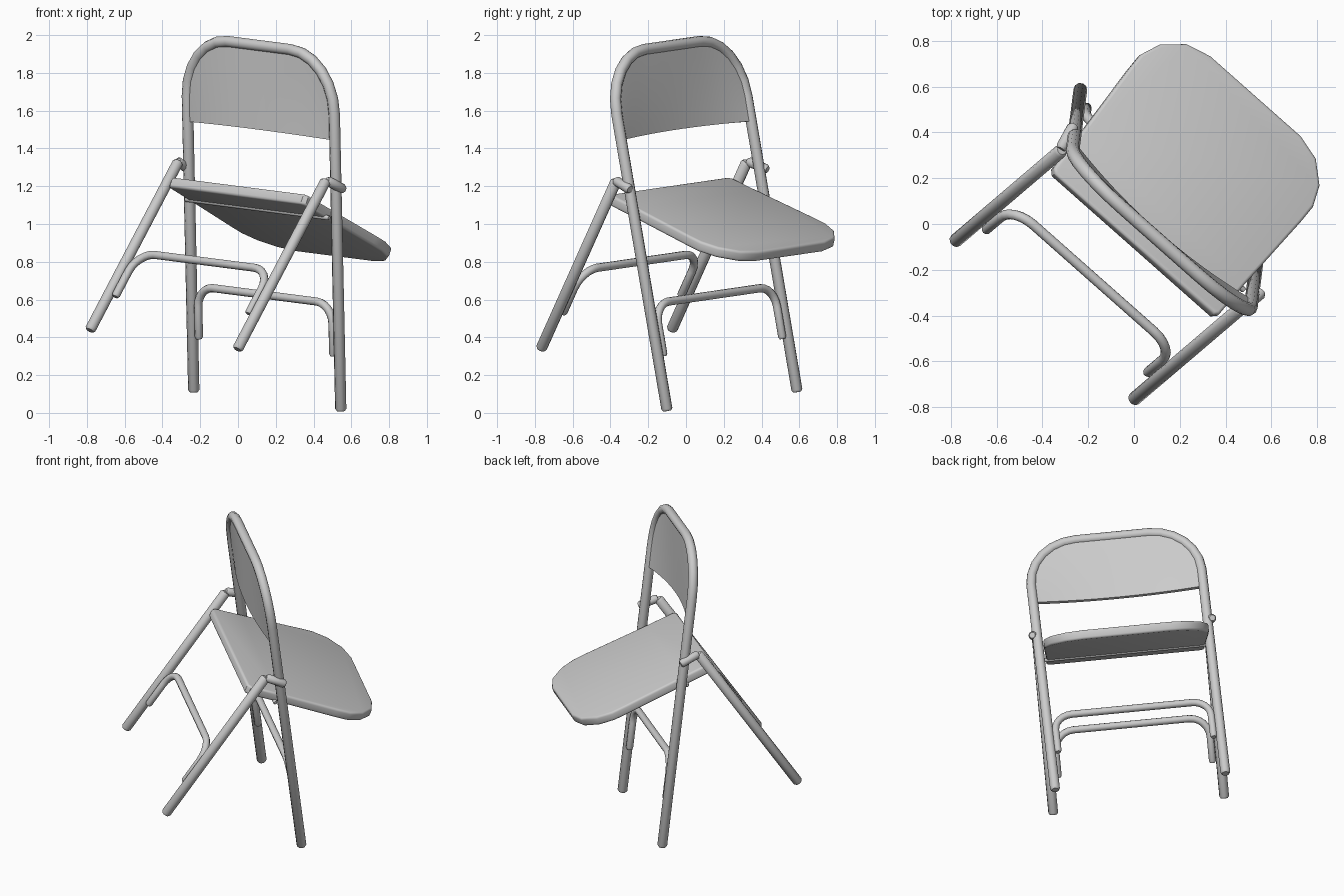
import bpy, bmesh
from math import sin, cos, pi, sqrt
from mathutils import Vector

if "Cube" in bpy.data.objects:
    bpy.data.objects.remove(bpy.data.objects["Cube"])

# Chair's own axes: U across, V along the main legs, N towards the seat front
O = Vector((0.155, 0.245, 0.06))
U = Vector((0.746, -0.66, -0.096)).normalized()
V = Vector((-0.022, -0.167, 0.986))
V = (V - U * V.dot(U)).normalized()
N = V.cross(U)


def P(u, v, n):
    return O + U * u + V * v + N * n


def finish(ob, angle=40):
    bpy.ops.object.select_all(action='DESELECT')
    ob.select_set(True)
    bpy.context.view_layer.objects.active = ob
    bpy.ops.object.convert(target='MESH')
    bpy.ops.object.shade_smooth_by_angle(angle=angle * pi / 180)


def tube(name, pts, r, taper=0.012):
    """Round bar through world points with softened ends."""
    d0, d1 = (pts[1] - pts[0]).normalized(), (pts[-2] - pts[-1]).normalized()
    path = [pts[0], pts[0] + d0 * taper] + pts[1:-1] + [pts[-1] + d1 * taper, pts[-1]]
    cu = bpy.data.curves.new(name, 'CURVE')
    cu.dimensions = '3D'
    cu.bevel_depth = r
    cu.bevel_resolution = 3
    cu.use_fill_caps = True
    sp = cu.splines.new('POLY')
    sp.points.add(len(path) - 1)
    for i, p in enumerate(path):
        sp.points[i].co = (*p, 1)
        sp.points[i].radius = 0.7 if i in (0, len(path) - 1) else 1
    ob = bpy.data.objects.new(name, cu)
    bpy.context.collection.objects.link(ob)
    finish(ob)


def hoop(half, low, high, ru, rv, steps=6):
    """Upside-down U outline as (across, along) pairs."""
    right = [(half, low)]
    for i in range(steps + 1):
        a = pi / 2 * i / steps
        right.append((half - ru + ru * cos(a), high - rv + rv * sin(a)))
    return right + [(-u, v) for u, v in reversed(right)]


def mesh_object(name, bm):
    bmesh.ops.recalc_face_normals(bm, faces=bm.faces)
    me = bpy.data.meshes.new(name)
    bm.to_mesh(me)
    bm.free()
    ob = bpy.data.objects.new(name, me)
    bpy.context.collection.objects.link(ob)
    return ob


# Main frame: front legs and back hoop in one bent tube
HALF, TOP, RU, RV = 0.522, 1.912, 0.30, 0.32
tube("main_frame", [P(u, v, 0) for u, v in hoop(HALF, 0, TOP, RU, RV)], 0.03)

# Front brace
tube("front_brace", [P(u, v, 0) for u, v in hoop(0.477, 0.29, 0.573, 0.11, 0.11)], 0.022)

# Rear legs, their pivot links and the rear brace
LOW, HIGH = (0.445, -0.81), (1.25, -0.08)


def rear(u, t):
    return P(u, LOW[0] + (HIGH[0] - LOW[0]) * t, LOW[1] + (HIGH[1] - LOW[1]) * t)


for side, label in ((-1, "left"), (1, "right")):
    tube("rear_leg_" + label, [rear(side * 0.524, 0), rear(side * 0.524, 1)], 0.03)
    tube("pivot_link_" + label,
         [P(side * 0.53, 1.25, -0.08), P(side * 0.552, 1.188, 0.03)], 0.026)
tube("rear_brace", [rear(u, t) for u, t in hoop(0.473, 0.205, 0.465, 0.12, 0.11)], 0.022)

# Backrest panel: fills the hoop and bows backwards towards its lower edge
bm = bmesh.new()
cols, rows = 28, 6
grid = []
for i in range(cols + 1):
    u = 0.51 * sin(pi / 2 * (2 * i / cols - 1))
    x = max(0, abs(u) - (HALF - RU)) / RU
    top = TOP - RV + RV * sqrt(max(0, 1 - x * x)) - 0.01
    bulge = 1 - (u / 0.51) ** 2
    bottom = 1.455 + 0.015 * bulge
    grid.append([bm.verts.new(P(u, bottom + (top - bottom) * j / rows,
                                -0.045 * bulge * (1 - j / rows)))
                 for j in range(rows + 1)])
for a, b in zip(grid, grid[1:]):
    for j in range(rows):
        bm.faces.new((a[j], b[j], b[j + 1], a[j + 1]))
back = mesh_object("backrest_panel", bm)
mod = back.modifiers.new("thickness", 'SOLIDIFY')
mod.thickness = 0.022
mod.offset = 0
finish(back)

# Seat: rounded outline sloping down to the front
E = (N * 0.785 - V * 0.44).normalized()
S = P(-0.005, 1.187, -0.187)
UP = U.cross(E)
if UP.z < 0:
    UP = -UP
half_outline = [(0.465, 0), (0.485, 0.02), (0.488, 0.2), (0.505, 0.6), (0.505, 0.69),
                (0.468, 0.785), (0.38, 0.868), (0.265, 0.9)]
outline = half_outline + [(-u, t) for u, t in reversed(half_outline)]
bm = bmesh.new()
face = bm.faces.new([bm.verts.new(S + U * u + E * t) for u, t in outline])
ext = bmesh.ops.extrude_face_region(bm, geom=[face])
bmesh.ops.translate(bm, vec=-UP * 0.058,
                    verts=[v for v in ext["geom"] if isinstance(v, bmesh.types.BMVert)])
seat = mesh_object("seat", bm)
bev = seat.modifiers.new("soft_edge", 'BEVEL')
bev.width = 0.014
bev.segments = 3
bev.limit_method = 'ANGLE'
bev.angle_limit = 1.0
finish(seat)

# Seat hinge rod under the seat, between the main legs
hinge = S + E * 0.2 - UP * 0.055
tube("seat_hinge_rod", [hinge - U * 0.51, hinge + U * 0.51], 0.013, 0.005)
